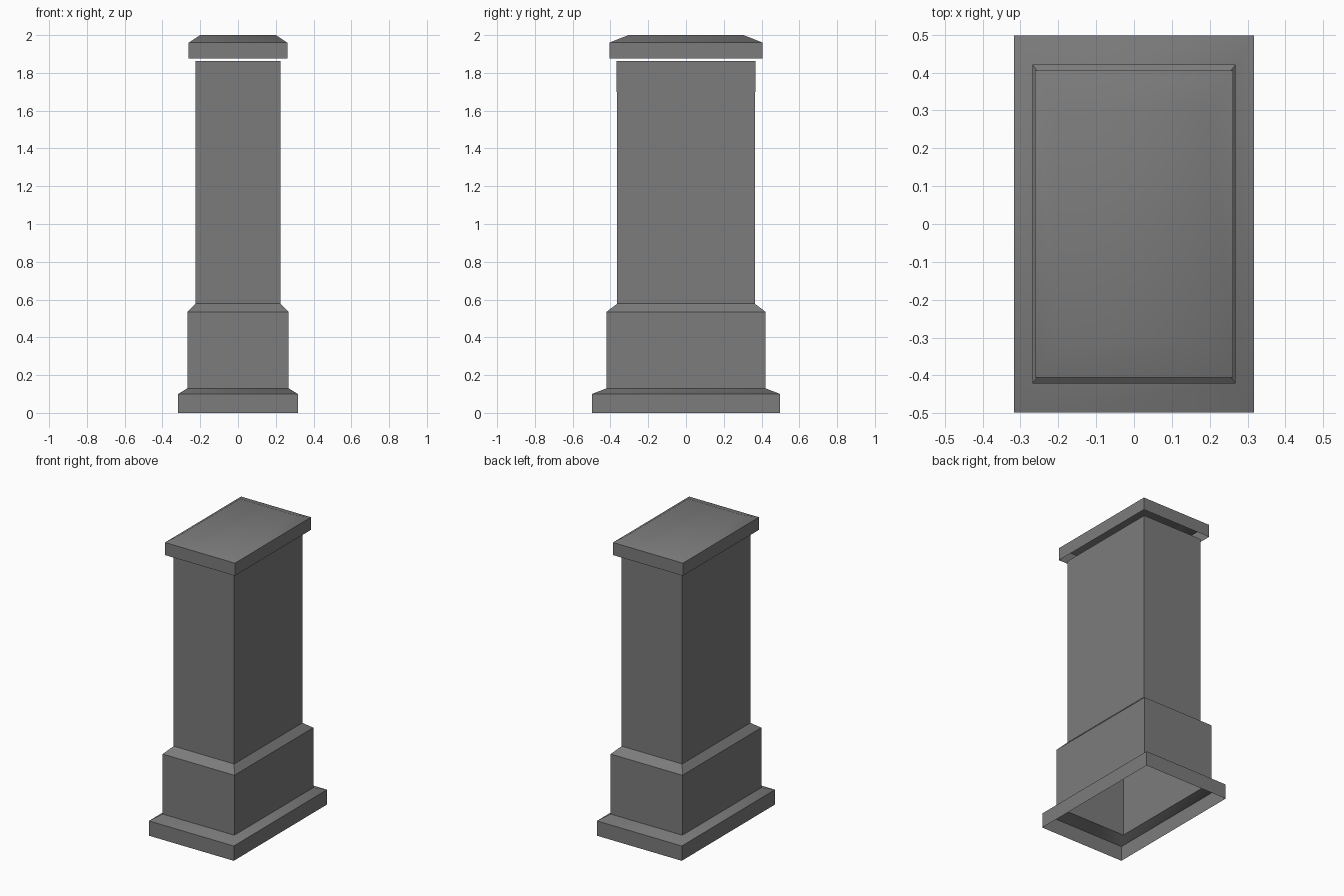
import bpy
import bmesh
from math import radians

cube = bpy.data.objects.get("Cube")
if cube:
    bpy.data.objects.remove(cube)

stone = bpy.data.materials.new("dark_grey_stone")
stone.use_nodes = True
GREY = (0.2, 0.2, 0.2, 1)
stone.diffuse_color = GREY
stone.node_tree.nodes["Principled BSDF"].inputs["Base Color"].default_value = GREY


def rect_shell(name, profile, close_top=False):
    """Stack rectangles (half_x, half_y, z) into an open-bottomed shell."""
    bm = bmesh.new()
    rings = [[bm.verts.new((sx * hx, sy * hy, z))
              for sx, sy in ((-1, -1), (1, -1), (1, 1), (-1, 1))]
             for hx, hy, z in profile]
    for low, high in zip(rings, rings[1:]):
        for i in range(4):
            j = (i + 1) % 4
            bm.faces.new((low[i], low[j], high[j], high[i]))
    if close_top:
        bm.faces.new(rings[-1])
    mesh = bpy.data.meshes.new(name)
    bm.to_mesh(mesh)
    bm.free()
    mesh.materials.append(stone)
    obj = bpy.data.objects.new(name, mesh)
    bpy.context.collection.objects.link(obj)
    bpy.ops.object.select_all(action='DESELECT')
    obj.select_set(True)
    bpy.context.view_layer.objects.active = obj
    bpy.ops.object.shade_smooth_by_angle(angle=radians(42))
    return obj


# Stepped plinth, pedestal block and tall shaft in one hollow shell
rect_shell("pillar_body", [
    (0.317, 0.498, 0), (0.317, 0.498, 0.1),
    (0.268, 0.421, 0.13), (0.268, 0.421, 0.535),
    (0.226, 0.364, 0.578), (0.226, 0.367, 1.863),
])

# Hollow cap with sloped edges, floating just above the shaft
rect_shell("pillar_cap", [
    (0.261, 0.406, 1.875), (0.261, 0.406, 1.96), (0.2, 0.305, 2),
], close_top=True)
